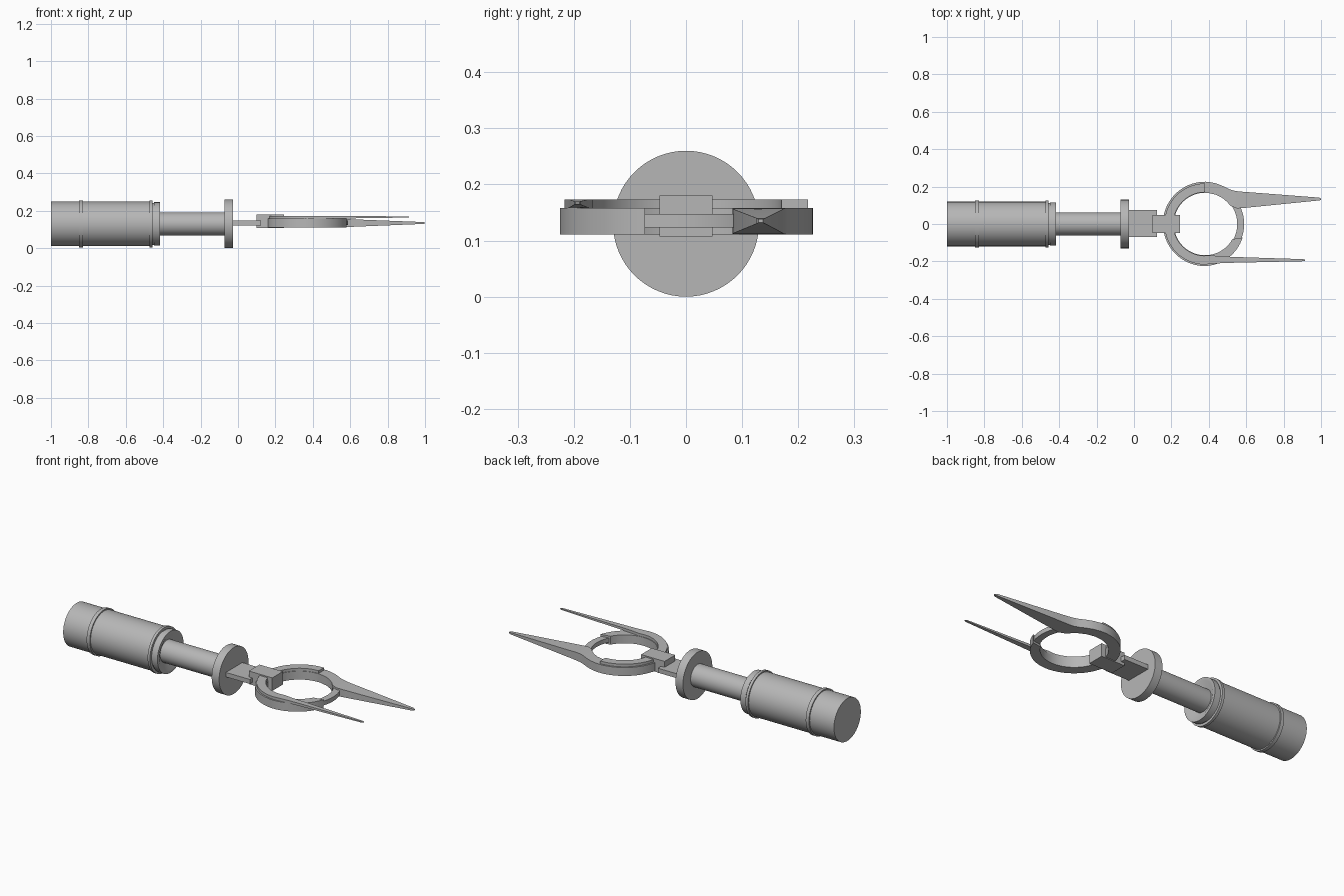
import bpy, bmesh, math

if "Cube" in bpy.data.objects:
    bpy.data.objects.remove(bpy.data.objects["Cube"])

AXIS_Z = 0.13          # height of the handle axis
CX = 0.38              # centre of the claw ring
steel = bpy.data.materials.new("grey steel")
steel.diffuse_color = (0.47, 0.47, 0.47, 1)
steel.use_nodes = True
steel.node_tree.nodes["Principled BSDF"].inputs["Base Color"].default_value = steel.diffuse_color


def finish(name, bm):
    bmesh.ops.recalc_face_normals(bm, faces=bm.faces)
    mesh = bpy.data.meshes.new(name)
    bm.to_mesh(mesh)
    bm.free()
    mesh.materials.append(steel)
    ob = bpy.data.objects.new(name, mesh)
    bpy.context.collection.objects.link(ob)
    bpy.ops.object.select_all(action='DESELECT')
    ob.select_set(True)
    bpy.context.view_layer.objects.active = ob
    bpy.ops.object.shade_smooth_by_angle(angle=math.radians(30))
    return ob


def lathe(name, profile, n=64):
    """Turn (x, radius) points round the handle axis, capping both ends."""
    bm = bmesh.new()
    rings = []
    for x, r in profile:
        rings.append([bm.verts.new((x, r * math.cos(2 * math.pi * i / n),
                                    AXIS_Z + r * math.sin(2 * math.pi * i / n)))
                      for i in range(n)])
    for a, b in zip(rings, rings[1:]):
        for i in range(n):
            j = (i + 1) % n
            bm.faces.new((a[i], a[j], b[j], b[i]))
    bm.faces.new(rings[0])
    bm.faces.new(rings[-1])
    return finish(name, bm)


def box(name, x0, x1, y0, y1, z0, z1):
    bm = bmesh.new()
    bmesh.ops.create_cube(bm, size=1)
    for v in bm.verts:
        v.co = ((x0 + x1) / 2 + v.co.x * (x1 - x0),
                (y0 + y1) / 2 + v.co.y * (y1 - y0),
                (z0 + z1) / 2 + v.co.z * (z1 - z0))
    return finish(name, bm)


def ribbon(name, stations):
    """Loft rectangular sections given as (outer xy, inner xy, z low, z high)."""
    bm = bmesh.new()
    rings = []
    for o, i, lo, hi in stations:
        rings.append([bm.verts.new(c) for c in
                      ((*o, lo), (*o, hi), (*i, hi), (*i, lo))])
    for a, b in zip(rings, rings[1:]):
        for k in range(4):
            m = (k + 1) % 4
            bm.faces.new((a[k], a[m], b[m], b[k]))
    bm.faces.new(rings[0])
    bm.faces.new(rings[-1])
    return finish(name, bm)


def polar(r, deg):
    return (CX + r * math.cos(math.radians(deg)), r * math.sin(math.radians(deg)))


def arc(a0, a1, r_out, r_in, lo, hi, steps=24, slant=0):
    """Ring stations; slant skews the inner edge of the last section."""
    out = []
    for k in range(steps + 1):
        t = k / steps
        a = a0 + (a1 - a0) * t
        out.append((polar(r_out, a), polar(r_in, a + slant * t ** 4), lo, hi))
    return out


# Handle: grip with two raised bands and a cupped end collar
lathe("grip", [(-1, 0.119), (-0.85, 0.119), (-0.85, 0.126), (-0.83, 0.126),
               (-0.83, 0.119), (-0.472, 0.119), (-0.472, 0.126), (-0.457, 0.126),
               (-0.457, 0.112), (-0.45, 0.112), (-0.45, 0.116), (-0.418, 0.116),
               (-0.418, 0.1), (-0.44, 0.06)])
lathe("neck", [(-0.46, 0.062), (-0.065, 0.062)])
lathe("guard", [(-0.072, 0.13), (-0.026, 0.13)])

# Flat tang and the block that clamps the claw arms
box("tang", -0.03, 0.122, -0.07, 0.075, 0.122, 0.147)
box("clamp_block", 0.1, 0.245, -0.047, 0.047, 0.107, 0.18)

# Large lower arm: half ring running into a wide tapered prong
LO, HI = 0.111, 0.158
large = arc(180, 85, 0.226, 0.167, LO, HI)
large += [((0.44, 0.217), polar(0.167, 70), LO, HI),
          ((0.475, 0.203), polar(0.167, 57), LO, HI),
          ((0.505, 0.188), polar(0.167, 45), LO, HI),
          ((0.53, 0.179), polar(0.167, 36), LO, HI),
          ((0.56, 0.174), (0.55, 0.083), 0.112, 0.157),
          ((0.6, 0.171), (0.6, 0.087), 0.114, 0.155),
          ((0.99, 0.141), (0.99, 0.126), 0.13, 0.14),
          ((1.0, 0.137), (1.0, 0.129), 0.132, 0.138)]
ribbon("large_arm", large)

# Lower half ring on the other side, ending in a slanted lug
lug = []
for k in range(37):
    a = 180 + 160 * k / 36
    r = 0.225 - 0.012 * max(0, (a - 270) / 70)
    lug.append((polar(r, a), polar(0.167, a - 9 * (k / 36) ** 4), LO, HI))
ribbon("lower_half_ring", lug)

# Thin link closing the gap between the lug and the large arm
ribbon("thin_link", arc(-32, 32, 0.209, 0.172, 0.123, 0.147))

# Thin upper arm: half ring running into a needle prong
LO2, HI2 = 0.158, 0.173
thin = arc(90, 268, 0.217, 0.17, LO2, HI2, 40)
thin += [((0.42, -0.213), (0.41, -0.167), LO2, HI2),
         ((0.47, -0.209), (0.45, -0.172), LO2, HI2),
         ((0.54, -0.207), (0.53, -0.176), 0.159, HI2),
         ((0.905, -0.199), (0.905, -0.188), 0.164, 0.17),
         ((0.913, -0.197), (0.913, -0.19), 0.165, 0.169)]
ribbon("thin_arm", thin)
